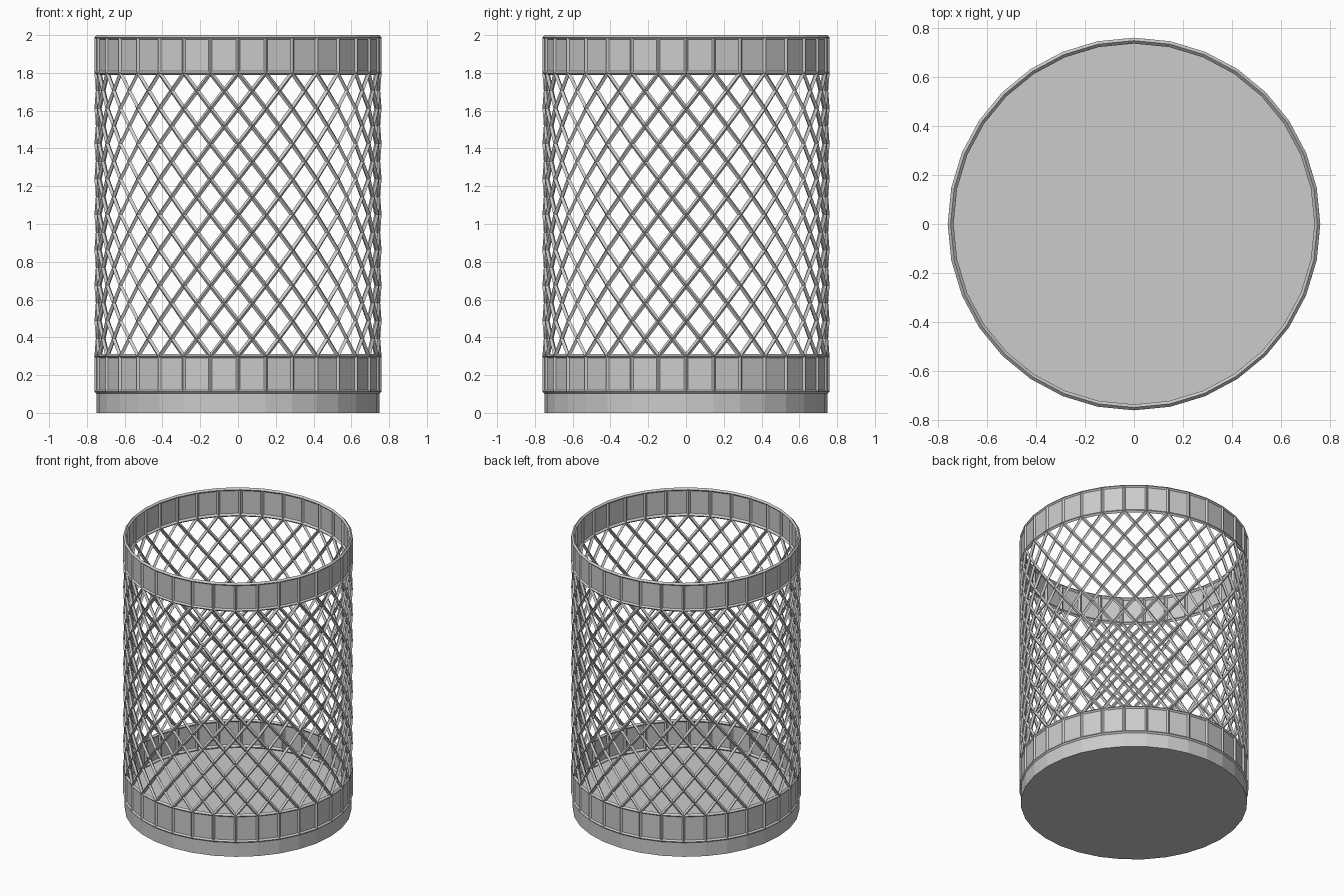
import bpy, bmesh
from math import sin, cos, pi

if "Cube" in bpy.data.objects:
    bpy.data.objects.remove(bpy.data.objects["Cube"])

SIDES, ROWS, R = 32, 8, 0.748
Z_BASE, Z_LOW, Z_HIGH, Z_TOP = 0.112, 0.30, 1.80, 1.988


def make_object(name, bm):
    bmesh.ops.recalc_face_normals(bm, faces=bm.faces)
    mesh = bpy.data.meshes.new(name)
    bm.to_mesh(mesh)
    bm.free()
    obj = bpy.data.objects.new(name, mesh)
    bpy.context.collection.objects.link(obj)
    return obj


def ring(bm, z, radius=R, shift=0.0):
    angles = [2 * pi * (i + shift) / SIDES for i in range(SIDES)]
    return [bm.verts.new((radius * cos(a), radius * sin(a), z)) for a in angles]


def bridge(bm, low, high):
    for i in range(SIDES):
        j = (i + 1) % SIDES
        bm.faces.new((low[i], low[j], high[j], high[i]))


# Solid base disc
bm = bmesh.new()
low, high = ring(bm, 0, 0.75), ring(bm, 0.1, 0.75)
bridge(bm, low, high)
bm.faces.new(low)
bm.faces.new(high)
make_object("base", bm)

# Solid bands at bottom and top
for name, z0, z1 in (("lower_band", 0.1, Z_LOW), ("upper_band", Z_HIGH, Z_TOP)):
    bm = bmesh.new()
    bridge(bm, ring(bm, z0, 0.75), ring(bm, z1, 0.75))
    make_object(name, bm)

# Wire cage: framed bands plus crossing diagonals on the wall
bm = bmesh.new()
step = (Z_HIGH - Z_LOW) / ROWS
nodes = [ring(bm, Z_LOW + k * step) for k in range(ROWS + 1)]
mids = [ring(bm, Z_LOW + (k + 0.5) * step, R * cos(pi / SIDES), 0.5) for k in range(ROWS)]
bridge(bm, ring(bm, Z_BASE), nodes[0])
bridge(bm, nodes[-1], ring(bm, Z_TOP))
for i in range(SIDES):
    j = (i + 1) % SIDES
    for k in range(ROWS):
        bm.faces.new((nodes[k][i], mids[k][i], nodes[k + 1][i], mids[k][i - 1]))
        if k:
            bm.faces.new((nodes[k][i], mids[k - 1][i], nodes[k][j], mids[k][i]))
    bm.faces.new((nodes[0][i], nodes[0][j], mids[0][i]))
    bm.faces.new((nodes[-1][j], nodes[-1][i], mids[-1][i]))
cage = make_object("wire_cage", bm)
wire = cage.modifiers.new("wire", 'WIREFRAME')
wire.thickness = 0.024
wire.offset = 0
wire.use_boundary = True
wire.use_even_offset = True
wire.use_replace = True
